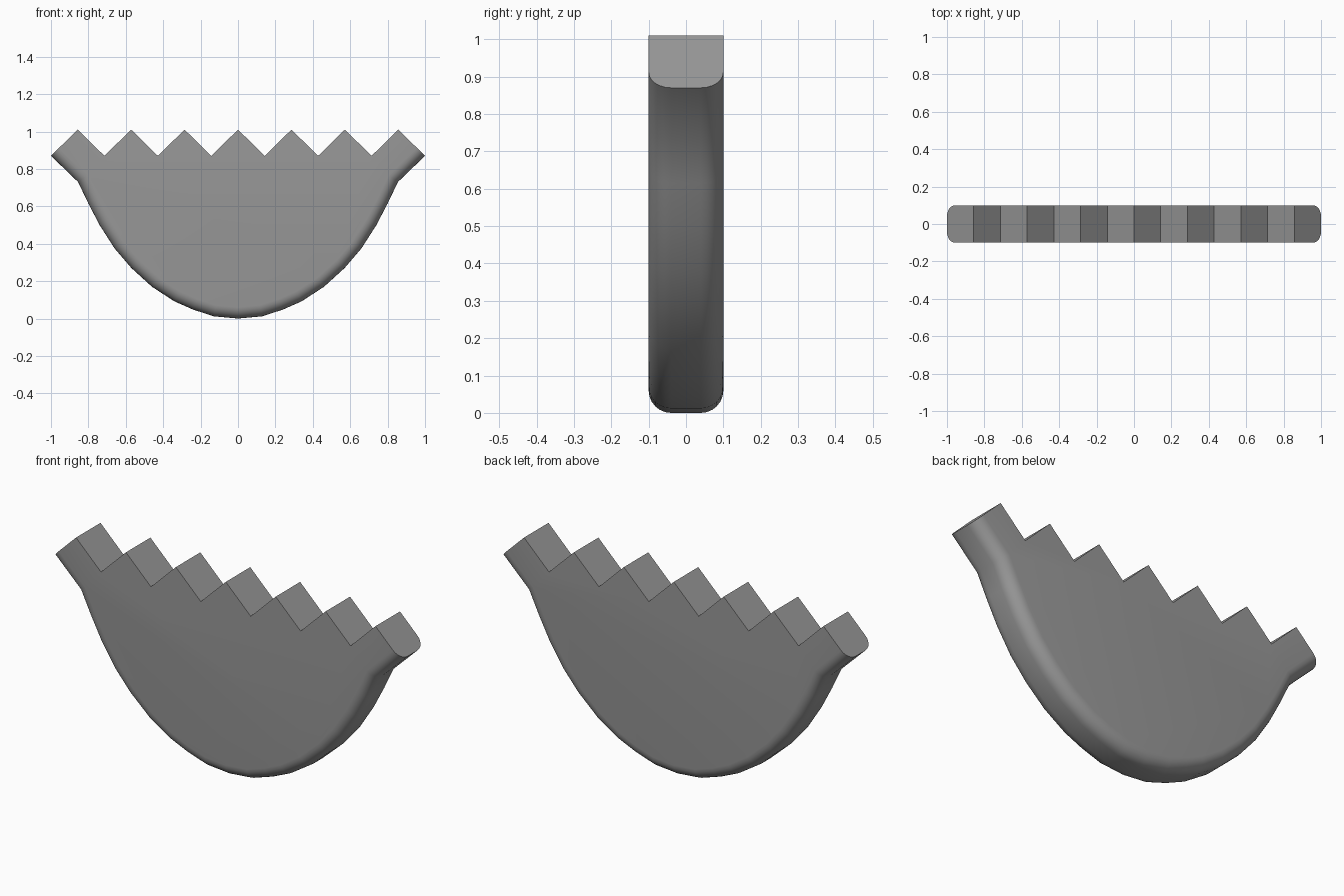
import bpy
import bmesh
import math

if "Cube" in bpy.data.objects:
    bpy.data.objects.remove(bpy.data.objects["Cube"])

HALF_DEPTH = 0.1
TEETH = 7
PEAK, VALLEY = 1.01, 0.87
STEP = 1 / TEETH

# Right half of the rounded belly, from the bottom up to the neck
belly = [(0.13, 0.012), (0.24, 0.048), (0.34, 0.092), (0.46, 0.17), (0.57, 0.27),
         (0.66, 0.375), (0.74, 0.5), (0.8, 0.615), (0.855, 0.73)]
lower = [(-x, z) for x, z in reversed(belly)] + [(0, 0)] + belly

# Zigzag top edge, from the right tip to the left tip
zigzag = [(1 - i * STEP, PEAK if i % 2 else VALLEY) for i in range(2 * TEETH + 1)]
outline = lower + zigzag

# Solid slab pulled from front to back
bm = bmesh.new()
front = bm.faces.new([bm.verts.new((x, -HALF_DEPTH, z)) for x, z in outline])
pulled = bmesh.ops.extrude_face_region(bm, geom=[front], use_keep_orig=True)
moved = [v for v in pulled["geom"] if isinstance(v, bmesh.types.BMVert)]
bmesh.ops.translate(bm, verts=moved, vec=(0, 2 * HALF_DEPTH, 0))
bmesh.ops.recalc_face_normals(bm, faces=bm.faces)


# Round the front and back rims of the belly and neck, leaving the teeth crisp
def on_lower_rim(edge):
    a, b = (v.co for v in edge.verts)
    if abs(a.y - b.y) > 0.01 or max(a.z, b.z) > VALLEY + 0.01:
        return False
    return min(a.z, b.z) < VALLEY - 0.01


rim = [e for e in bm.edges if on_lower_rim(e)]
bmesh.ops.bevel(bm, geom=rim, offset=0.06, offset_type='OFFSET', segments=6,
                profile=0.5, affect='EDGES', clamp_overlap=True)
bmesh.ops.recalc_face_normals(bm, faces=bm.faces)

mesh = bpy.data.meshes.new("toothed_bowl_slab")
bm.to_mesh(mesh)
bm.free()
slab = bpy.data.objects.new("toothed_bowl_slab", mesh)
bpy.context.collection.objects.link(slab)

# Plain grey material
grey = bpy.data.materials.new("plain_grey")
grey.use_nodes = True
colour = (0.32, 0.32, 0.32, 1)
grey.diffuse_color = colour
grey.node_tree.nodes["Principled BSDF"].inputs["Base Color"].default_value = colour
mesh.materials.append(grey)

# Smooth the rounded rim, keep the teeth sharp
bpy.ops.object.select_all(action='DESELECT')
slab.select_set(True)
bpy.context.view_layer.objects.active = slab
bpy.ops.object.shade_smooth_by_angle(angle=math.radians(40))
